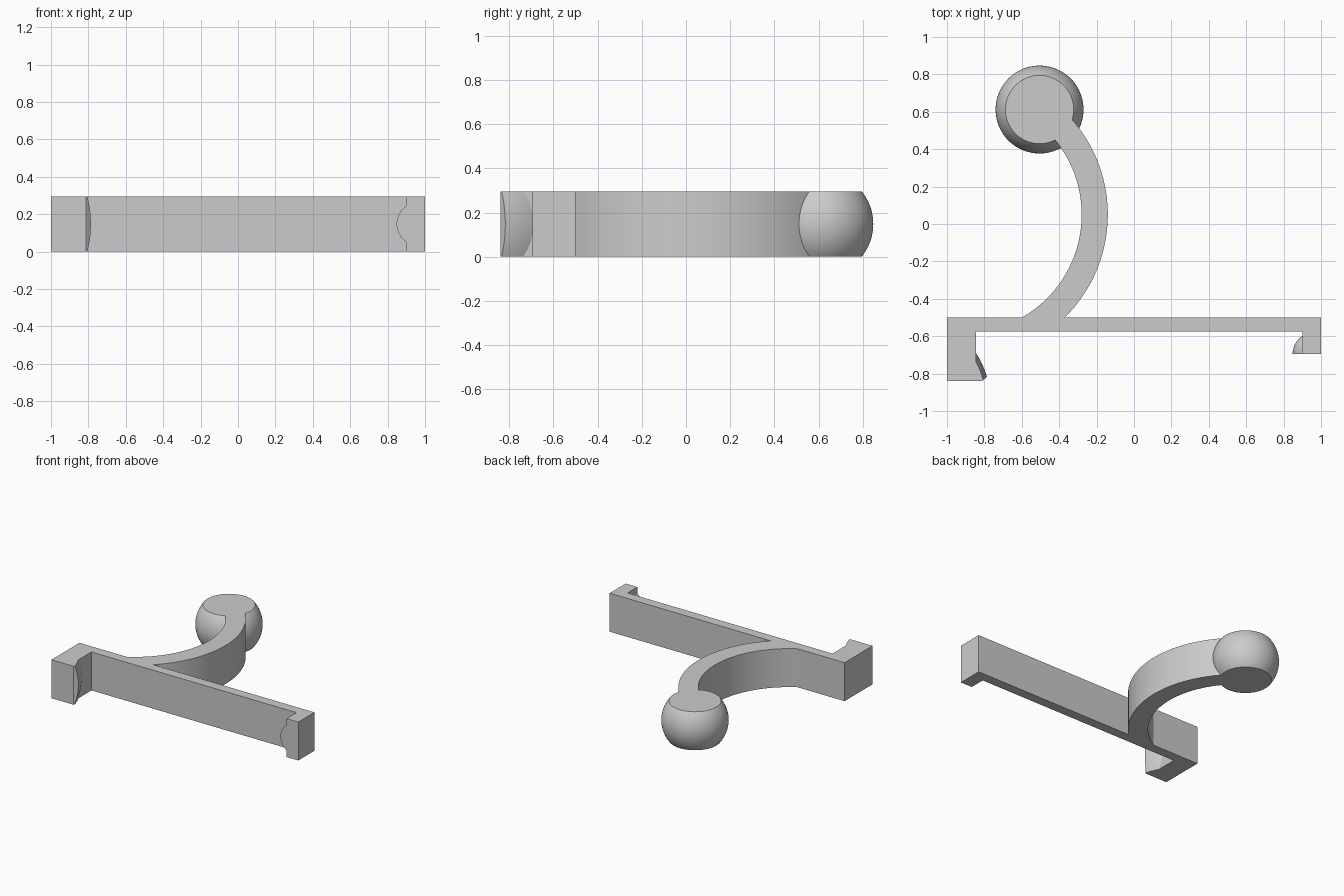
import bpy, bmesh
from math import asin, acos, atan2, cos, sin, hypot, sqrt, radians
from mathutils import Vector, Matrix

cube = bpy.data.objects.get("Cube")
if cube:
    bpy.data.objects.remove(cube, do_unlink=True)

HEIGHT = 0.296
MID = HEIGHT / 2

grey = bpy.data.materials.new("plain_grey")
grey.use_nodes = True
grey.diffuse_color = (0.6, 0.6, 0.6, 1)
grey.node_tree.nodes["Principled BSDF"].inputs["Base Color"].default_value = (0.6, 0.6, 0.6, 1)


def finish(name, bm):
    bmesh.ops.recalc_face_normals(bm, faces=bm.faces)
    mesh = bpy.data.meshes.new(name)
    bm.to_mesh(mesh)
    bm.free()
    mesh.materials.append(grey)
    obj = bpy.data.objects.new(name, mesh)
    bpy.context.collection.objects.link(obj)
    bpy.ops.object.select_all(action='DESELECT')
    obj.select_set(True)
    bpy.context.view_layer.objects.active = obj
    bpy.ops.object.shade_smooth_by_angle(angle=radians(30))
    return obj


def arc(centre, radius, start, end, steps):
    """Points on a circle from one angle to another."""
    return [(centre[0] + radius * cos(start + (end - start) * i / steps),
             centre[1] + radius * sin(start + (end - start) * i / steps))
            for i in range(steps + 1)]


def cut_sphere(name, centre, radius, planes):
    """Sphere trimmed flat by planes, each a point and an outward normal."""
    bm = bmesh.new()
    bmesh.ops.create_uvsphere(bm, u_segments=96, v_segments=64, radius=radius,
                              matrix=Matrix.Translation(centre))
    for point, normal in planes:
        bmesh.ops.bisect_plane(bm, geom=bm.verts[:] + bm.edges[:] + bm.faces[:],
                               dist=1e-6, plane_co=point, plane_no=Vector(normal).normalized(),
                               clear_outer=True)
        rim = [e for e in bm.edges if e.is_boundary]
        bmesh.ops.holes_fill(bm, edges=rim, sides=0)
    return finish(name, bm)


top_cut = ((0, 0, HEIGHT), (0, 0, 1))
bottom_cut = ((0, 0, 0), (0, 0, -1))

# Ball on the end of the arm
BALL = (-0.505, 0.612)
BALL_R = 0.235
cut_sphere("ball_end", (*BALL, MID), BALL_R, [top_cut, bottom_cut])

# Curved arm outline, stopping at the rim of the ball's flat
PIVOT = (-0.913, 0.05)
OUTER, INNER = 0.773, 0.633
BAR_BACK, BAR_FRONT = -0.5, -0.575
rim_r = sqrt(BALL_R ** 2 - MID ** 2) - 0.0005
dx, dy = BALL[0] - PIVOT[0], BALL[1] - PIVOT[1]
reach, heading = hypot(dx, dy), atan2(dy, dx)


def arm_side(radius):
    start = asin((BAR_BACK - PIVOT[1]) / radius)
    end = heading - acos((radius ** 2 + reach ** 2 - rim_r ** 2) / (2 * radius * reach))
    return arc(PIVOT, radius, start, end, 48)


def rim_angle(p):
    return atan2(p[1] - BALL[1], p[0] - BALL[0])


outer, inner = arm_side(OUTER), arm_side(INNER)
seat = arc(BALL, rim_r, rim_angle(outer[-1]), rim_angle(inner[-1]), 16)[1:-1]

# Bar with its two hooks and the arm, as one extruded outline
POST_L, POST_R = -0.845, 0.9
FRONT_L, FRONT_R = -0.84, -0.695
outline = [(-1, FRONT_L), (POST_L, FRONT_L), (POST_L, BAR_FRONT), (POST_R, BAR_FRONT),
           (POST_R, FRONT_R), (1, FRONT_R), (1, BAR_BACK)]
outline += outer + seat + inner[::-1] + [(-1, BAR_BACK)]
bm = bmesh.new()
face = bm.faces.new([bm.verts.new((x, y, 0)) for x, y in outline])
grown = bmesh.ops.extrude_face_region(bm, geom=[face], use_keep_orig=True)
bmesh.ops.translate(bm, vec=(0, 0, HEIGHT),
                    verts=[v for v in grown["geom"] if isinstance(v, bmesh.types.BMVert)])
finish("bar_and_arm", bm)

# Shallow domed catch on the long hook, with a chamfered lip
cut_sphere("long_hook_catch", (-1.242, -0.951, MID), 0.475, [
    top_cut, bottom_cut,
    ((POST_L, 0, 0), (-1, 0, 0)),
    ((0, FRONT_L, 0), (0, -1, 0)),
    ((-0.813, FRONT_L, 0), (0.65, -0.76, 0)),
])

# Small round catch on the short hook
cut_sphere("short_hook_catch", (0.963, FRONT_R, MID), 0.115, [
    ((POST_R, 0, 0), (1, 0, 0)),
    ((0, FRONT_R, 0), (0, -1, 0)),
])
